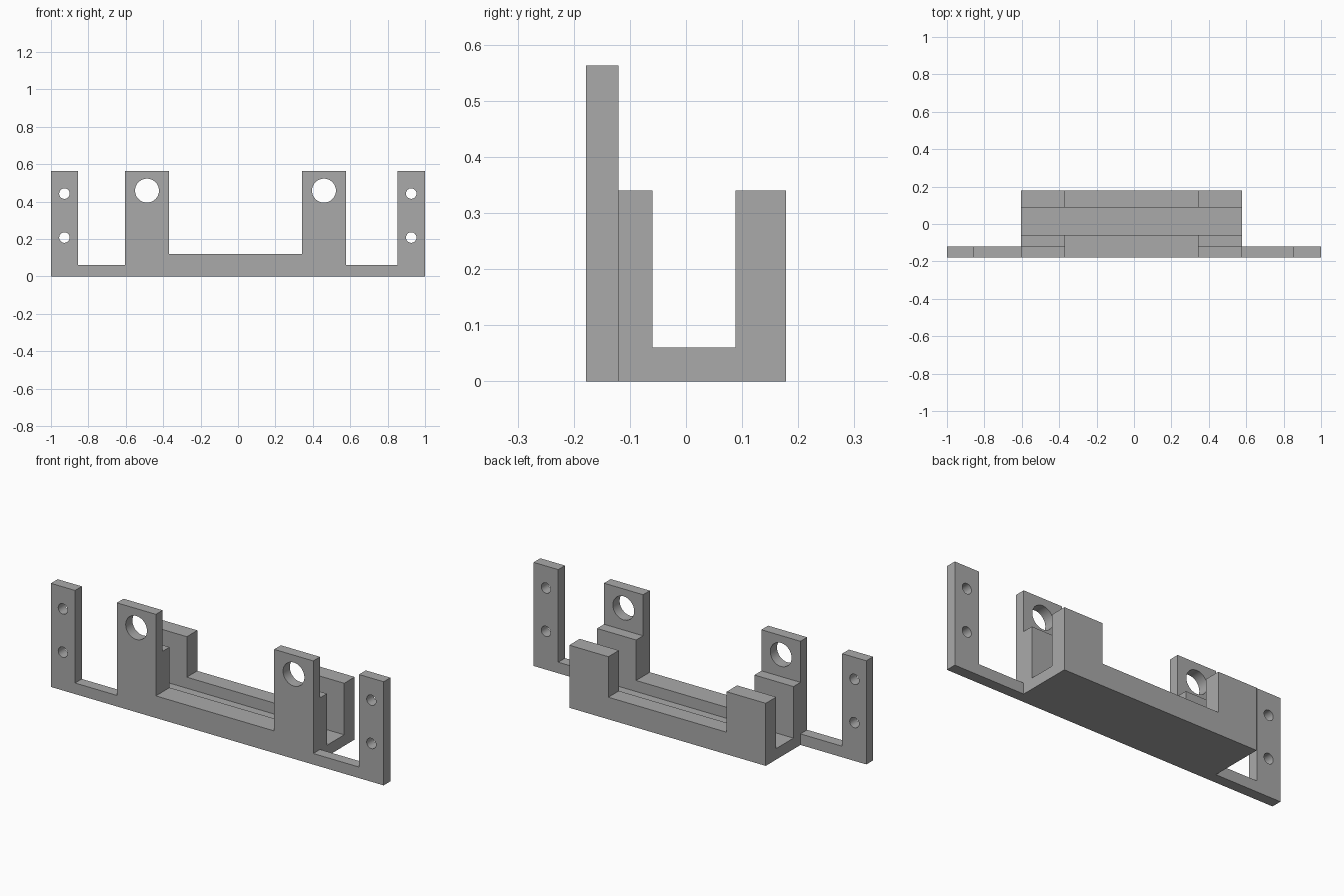
import bpy
import math

cube = bpy.data.objects.get("Cube")
if cube:
    bpy.data.objects.remove(cube, do_unlink=True)

grey = bpy.data.materials.new("plain grey")
grey.use_nodes = True
GREY = (0.4, 0.4, 0.4, 1)
grey.diffuse_color = GREY
grey.node_tree.nodes["Principled BSDF"].inputs["Base Color"].default_value = GREY

# Shared dimensions
LEFT, RIGHT = -0.604, 0.577            # ends of the cradle
POST = 0.235                           # width of a cradle post
TALL, MID, RAIL, BASE = 0.563, 0.34, 0.12, 0.06
Y_FRONT, Y_STEP, Y_CHANNEL, Y_BACK, Y_END = -0.178, -0.12, -0.06, 0.088, 0.178


def circle(cx, cz, r, n=48):
    return [(cx + r * math.cos(2 * math.pi * i / n),
             cz + r * math.sin(2 * math.pi * i / n)) for i in range(n)]


def plate(name, outline, y0, y1, holes=()):
    """Extrude an x-z outline with holes from y0 to y1."""
    curve = bpy.data.curves.new(name, 'CURVE')
    curve.dimensions = '2D'
    curve.fill_mode = 'BOTH'
    curve.extrude = (y1 - y0) / 2
    for loop in (outline, *holes):
        spline = curve.splines.new('POLY')
        spline.points.add(len(loop) - 1)
        for point, (x, z) in zip(spline.points, loop):
            point.co = (x, z, 0, 1)
        spline.use_cyclic_u = True
    curve.materials.append(grey)
    obj = bpy.data.objects.new(name, curve)
    bpy.context.collection.objects.link(obj)
    obj.location.y = (y0 + y1) / 2
    obj.rotation_euler.x = math.pi / 2
    bpy.ops.object.select_all(action='DESELECT')
    obj.select_set(True)
    bpy.context.view_layer.objects.active = obj
    bpy.ops.object.convert(target='MESH')
    bpy.ops.object.shade_smooth_by_angle(angle=math.radians(30))


def cradle_outline(height):
    """Two posts joined by a low rail."""
    return [(LEFT, 0), (RIGHT, 0), (RIGHT, height), (RIGHT - POST, height),
            (RIGHT - POST, RAIL), (LEFT + POST, RAIL),
            (LEFT + POST, height), (LEFT, height)]


# Front plate: mounting ears, thin links and tall drilled posts
ear_in_l, ear_in_r = -0.855, 0.852
tall = cradle_outline(TALL)
front = ([(-1, 0), (1, 0), (1, TALL), (ear_in_r, TALL), (ear_in_r, BASE), (RIGHT, BASE)]
         + tall[2:]
         + [(LEFT, BASE), (ear_in_l, BASE), (ear_in_l, TALL), (-1, TALL)])
holes = [circle(x, 0.459, 0.064) for x in (LEFT + POST / 2, RIGHT - POST / 2)]
holes += [circle(x, z, 0.028) for x in (-0.928, 0.926) for z in (0.208, 0.443)]
plate("front_plate", front, Y_FRONT, Y_STEP, holes)

# Stepped support, channel floor and rear wall
plate("front_support", cradle_outline(MID), Y_STEP, Y_CHANNEL)
plate("channel_floor", [(LEFT, 0), (RIGHT, 0), (RIGHT, BASE), (LEFT, BASE)],
      Y_CHANNEL, Y_BACK)
plate("rear_wall", cradle_outline(MID), Y_BACK, Y_END)
